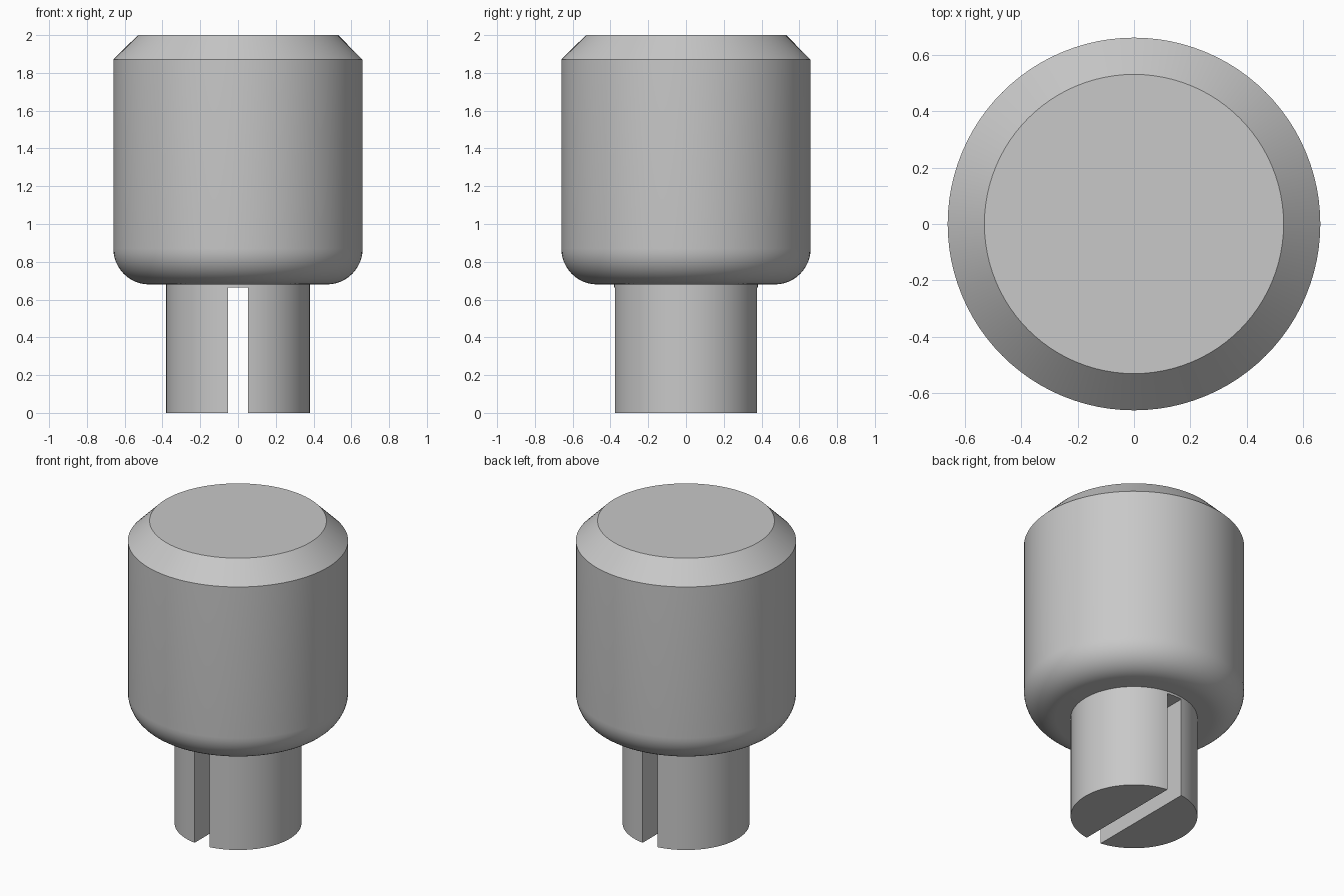
import bpy, bmesh, math

default = bpy.data.objects.get("Cube")
if default:
    bpy.data.objects.remove(default, do_unlink=True)

SIDES = 96
grey = bpy.data.materials.new("plain grey")
grey.use_nodes = True
colour = (0.58, 0.58, 0.58, 1)
grey.diffuse_color = colour
grey.node_tree.nodes["Principled BSDF"].inputs["Base Color"].default_value = colour


def lathe(name, profile):
    """Stack rings of (radius, height) into a closed solid."""
    bm = bmesh.new()
    rings = []
    for r, z in profile:
        angles = [math.tau * i / SIDES for i in range(SIDES)]
        rings.append([bm.verts.new((r * math.cos(a), r * math.sin(a), z)) for a in angles])
    for low, high in zip(rings, rings[1:]):
        for i in range(SIDES):
            j = (i + 1) % SIDES
            bm.faces.new((low[i], low[j], high[j], high[i]))
    bm.faces.new(rings[0][::-1])
    bm.faces.new(rings[-1])
    mesh = bpy.data.meshes.new(name)
    bm.to_mesh(mesh)
    bm.free()
    mesh.materials.append(grey)
    obj = bpy.data.objects.new(name, mesh)
    bpy.context.collection.objects.link(obj)
    return obj


def select_only(obj):
    bpy.ops.object.select_all(action='DESELECT')
    obj.select_set(True)
    bpy.context.view_layer.objects.active = obj


# Head: rounded lower edge, straight wall, chamfered top
radius, fillet, base = 0.66, 0.19, 0.68
profile = []
for i in range(13):
    a = math.pi / 2 * i / 12
    profile.append((radius - fillet + fillet * math.sin(a), base + fillet - fillet * math.cos(a)))
profile += [(radius, 1.87), (0.53, 2.0)]
head = lathe("head", profile)

# Stem: plain cylinder split by a slot running front to back
stem = lathe("stem", [(0.38, 0), (0.38, 0.70)])
bpy.ops.mesh.primitive_cube_add(size=1, location=(0, 0, 0.2325))
cutter = bpy.context.object
cutter.name = "slot_cutter"
cutter.scale = (0.108, 2, 0.865)
cutter.hide_render = True
slot = stem.modifiers.new("slot", 'BOOLEAN')
slot.operation = 'DIFFERENCE'
slot.solver = 'EXACT'
slot.object = cutter
select_only(stem)
bpy.ops.object.modifier_apply(modifier=slot.name)
bpy.data.objects.remove(cutter, do_unlink=True)

# Smooth walls with crisp edges
for part in (head, stem):
    select_only(part)
    bpy.ops.object.shade_smooth_by_angle(angle=math.radians(30))
